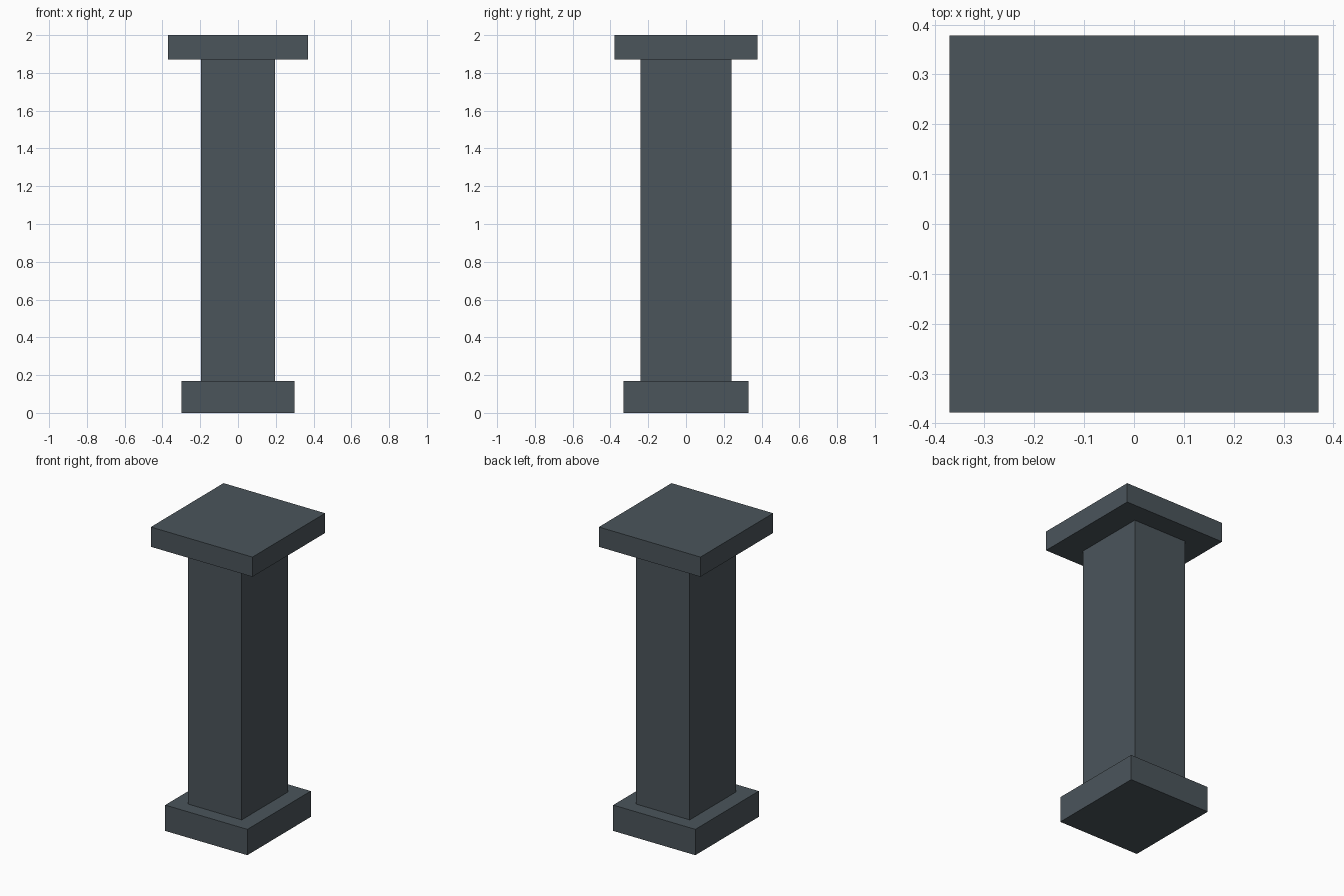
import bpy

if "Cube" in bpy.data.objects:
    bpy.data.objects.remove(bpy.data.objects["Cube"])

# One dark slate stone colour for the whole pillar
stone = bpy.data.materials.new("dark_slate")
stone.diffuse_color = (0.07, 0.09, 0.105, 1)
stone.use_nodes = True
stone.node_tree.nodes["Principled BSDF"].inputs["Base Color"].default_value = stone.diffuse_color


def block(name, width, depth, bottom, top):
    """Plain rectangular block between two heights."""
    bpy.ops.mesh.primitive_cube_add(size=1, location=(0, 0, (bottom + top) / 2))
    ob = bpy.context.object
    ob.name = name
    ob.scale = (width, depth, top - bottom)
    bpy.ops.object.transform_apply(location=False, rotation=False, scale=True)
    ob.data.materials.append(stone)
    return ob


# Foot, shaft and overhanging top slab
block("base", 0.598, 0.66, 0.0, 0.17)
block("shaft", 0.39, 0.48, 0.17, 1.87)
block("cap", 0.74, 0.756, 1.87, 2.0)
